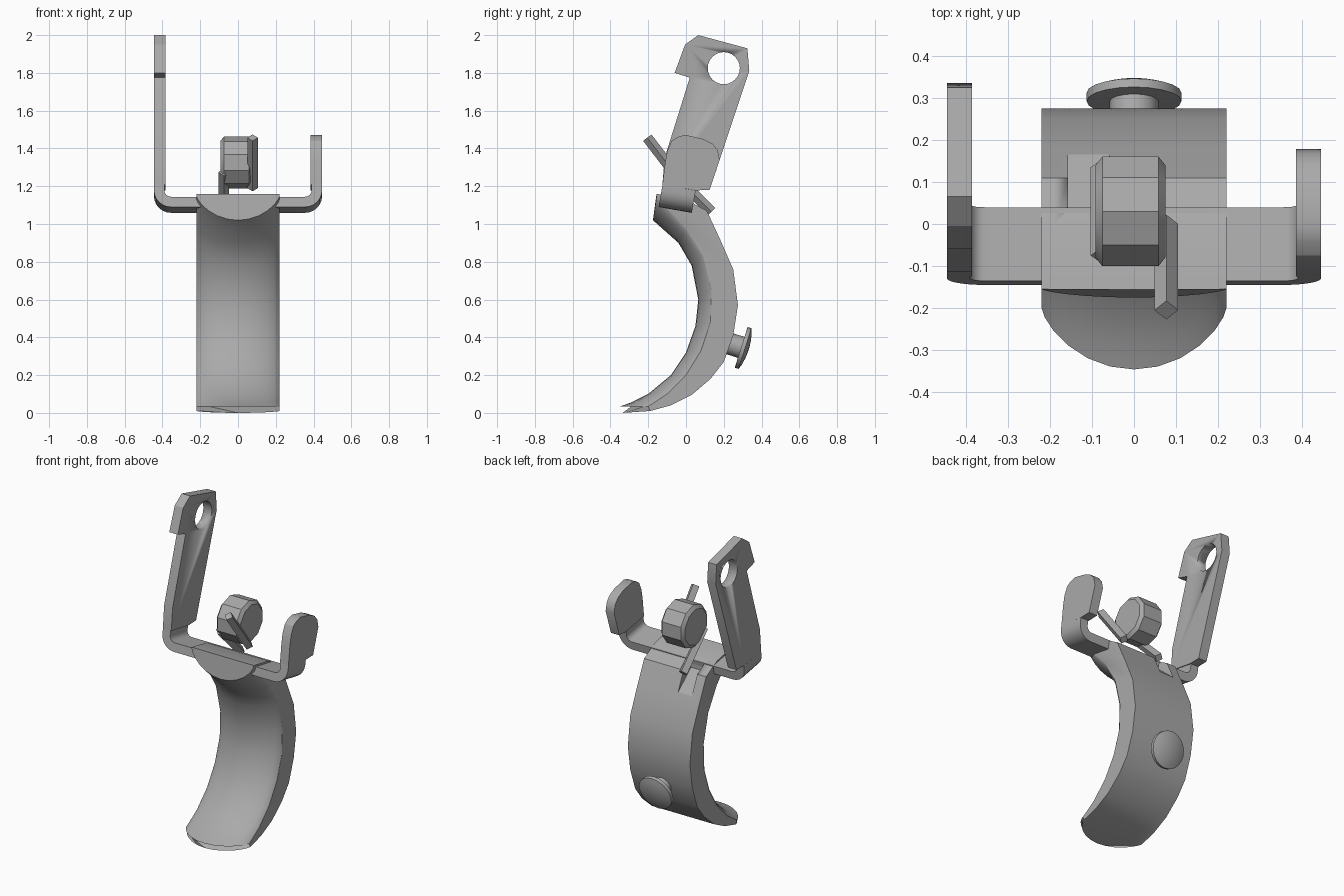
import bpy, bmesh, math
from mathutils import Vector, Matrix

cube = bpy.data.objects.get("Cube")
if cube:
    bpy.data.objects.remove(cube, do_unlink=True)

steel = bpy.data.materials.new("grey_steel")
steel.use_nodes = True
GREY = (0.4, 0.4, 0.4, 1)
steel.diffuse_color = GREY
steel.node_tree.nodes["Principled BSDF"].inputs["Base Color"].default_value = GREY


def finish(name, bm, smooth=30):
    bmesh.ops.recalc_face_normals(bm, faces=bm.faces)
    me = bpy.data.meshes.new(name)
    bm.to_mesh(me)
    bm.free()
    me.materials.append(steel)
    ob = bpy.data.objects.new(name, me)
    bpy.context.collection.objects.link(ob)
    bpy.ops.object.select_all(action='DESELECT')
    ob.select_set(True)
    bpy.context.view_layer.objects.active = ob
    bpy.ops.object.shade_smooth_by_angle(angle=math.radians(smooth))
    return ob


def loft(name, rings, smooth=30):
    """Skin a list of equal point rings and cap both ends."""
    bm = bmesh.new()
    vs = [[bm.verts.new(p) for p in ring] for ring in rings]
    n = len(vs[0])
    for a, b in zip(vs, vs[1:]):
        for i in range(n):
            j = (i + 1) % n
            bm.faces.new((a[i], a[j], b[j], b[i]))
    bm.faces.new(vs[0])
    bm.faces.new(vs[-1])
    return finish(name, bm, smooth)


def plate(name, outline, x0, x1):
    """Side outline (y, z) extruded along x."""
    return loft(name, [[(x, y, z) for y, z in outline] for x in (x0, x1)])


def rod(name, a, b, radii, sides, spin=0.0):
    """Turned part from a to b; radii are (fraction, radius) pairs."""
    a, b = Vector(a), Vector(b)
    turn = (b - a).to_track_quat('Z', 'Y').to_matrix()
    rings = []
    for f, r in radii:
        ring = []
        for i in range(sides):
            t = 2 * math.pi * i / sides + spin
            ring.append(a.lerp(b, f) + turn @ Vector((r * math.cos(t), r * math.sin(t), 0)))
        rings.append(ring)
    return loft(name, rings)


def cut(ob, cutter):
    mod = ob.modifiers.new("cut", 'BOOLEAN')
    mod.object = cutter
    mod.solver = 'EXACT'
    cutter.hide_render = True
    cutter.hide_viewport = True
    cutter.display_type = 'WIRE'


# Curved blade: rounded front, flat back. Stations of back, side edge, front centre (y, z)
HALF = 0.22
stations = [
    ((0.0, 1.13), (-0.155, 1.16), (-0.156, 1.16)),
    ((0.11, 1.07), (-0.155, 1.15), (-0.175, 1.02)),
    ((0.18, 0.92), (0.0, 0.98), (-0.04, 0.9)),
    ((0.25, 0.76), (0.09, 0.83), (0.03, 0.78)),
    ((0.275, 0.57), (0.135, 0.65), (0.065, 0.6)),
    ((0.25, 0.41), (0.13, 0.48), (0.05, 0.46)),
    ((0.2, 0.27), (0.08, 0.33), (0.0, 0.32)),
    ((0.13, 0.18), (0.0, 0.2), (-0.08, 0.2)),
    ((0.03, 0.095), (-0.1, 0.1), (-0.2, 0.1)),
    ((-0.08, 0.04), (-0.16, 0.06), (-0.29, 0.055)),
]
COLS = 12
ts = [-math.cos(math.pi * i / COLS) for i in range(COLS + 1)]


def bow(t, a, b):
    w = max(0, 1 - t * t) ** 0.7
    return (t * HALF, a[0] + (b[0] - a[0]) * w, a[1] + (b[1] - a[1]) * w)


rings = [[bow(t, s, c) for t in ts] + [bow(t, b, b) for t in reversed(ts)]
         for b, s, c in stations]
# Rounded tip
rings.append([bow(t, (-0.2, 0.035), (-0.346, 0.035)) for t in ts]
             + [bow(t, (-0.19, 0.01), (-0.335, 0.0)) for t in reversed(ts)])
blade = loft("blade", rings)
cut(blade, plate("spring_slot_cutter",
                 [(0.035, 1.25), (0.035, 1.06), (0.165, 0.95), (0.3, 1.2)], -0.157, -0.06))

# Bent strip under the two ears, a U section swept along its tilted width
OUT, THICK, BEND, RISE = 0.445, 0.06, 0.09, 0.12
arc = [math.pi / 2 * i / 6 for i in range(7)]


def half_u(r, rise):
    c = OUT - BEND
    return [(c + r * math.sin(a), BEND - r * math.cos(a)) for a in arc] + [(c + r, rise)]


right = half_u(BEND, RISE) + half_u(BEND - THICK + 0.005, RISE)[::-1]
section = right + [(-x, u) for x, u in reversed(right)]
tilt = Matrix.Rotation(math.radians(-10), 3, 'X')
corner = Vector((0, -0.145, 1.09))
loft("cross_strip", [[corner + tilt @ Vector((x, v, u)) for x, u in section]
                     for v in (0, 0.178)])

# Upright ears with a shared lower edge
foot = [(0.125, 1.18), (0.05, 1.178), (-0.125, 1.208)]
plate("short_ear", foot + [(-0.11, 1.33), (-0.098, 1.39), (-0.075, 1.44), (-0.045, 1.46),
                           (-0.005, 1.472), (0.09, 1.45), (0.14, 1.425), (0.168, 1.39),
                           (0.178, 1.34)], OUT - THICK, OUT)
arm = plate("long_arm", foot + [(-0.113, 1.35), (0.02, 1.775), (-0.06, 1.8), (-0.005, 1.95),
                                (0.065, 2.0), (0.325, 1.93), (0.335, 1.81)],
            -OUT, THICK - OUT)
cut(arm, rod("pivot_hole_cutter", (-0.6, 0.2, 1.825), (-0.2, 0.2, 1.825),
             [(0, 0.085), (1, 0.085)], 24))

# Spring: chunky coil with two square legs
rod("spring_coil", (-0.092, 0.03, 1.325), (0.075, 0.03, 1.325),
    [(0, 0.115), (0.1, 0.137), (0.9, 0.137), (1, 0.115)], 10, math.pi / 10)
rod("spring_upper_leg", (0.077, -0.205, 1.457), (0.077, 0.0, 1.19),
    [(0, 0.028), (1, 0.028)], 4)
rod("spring_lower_leg", (-0.075, -0.075, 1.275), (-0.075, 0.135, 1.065),
    [(0, 0.028), (1, 0.028)], 4)

# Button on the back of the blade
axis = Vector((0, 0.95, -0.3)).normalized()
cap = Vector((0, 0.292, 0.347))
rod("button_stem", cap - axis * 0.1, cap, [(0, 0.058), (1, 0.058)], 16)
rod("button_cap", cap, cap + axis * 0.042,
    [(0, 0.113), (0.5, 0.113), (0.75, 0.085), (0.93, 0.045), (1, 0.01)], 20)
